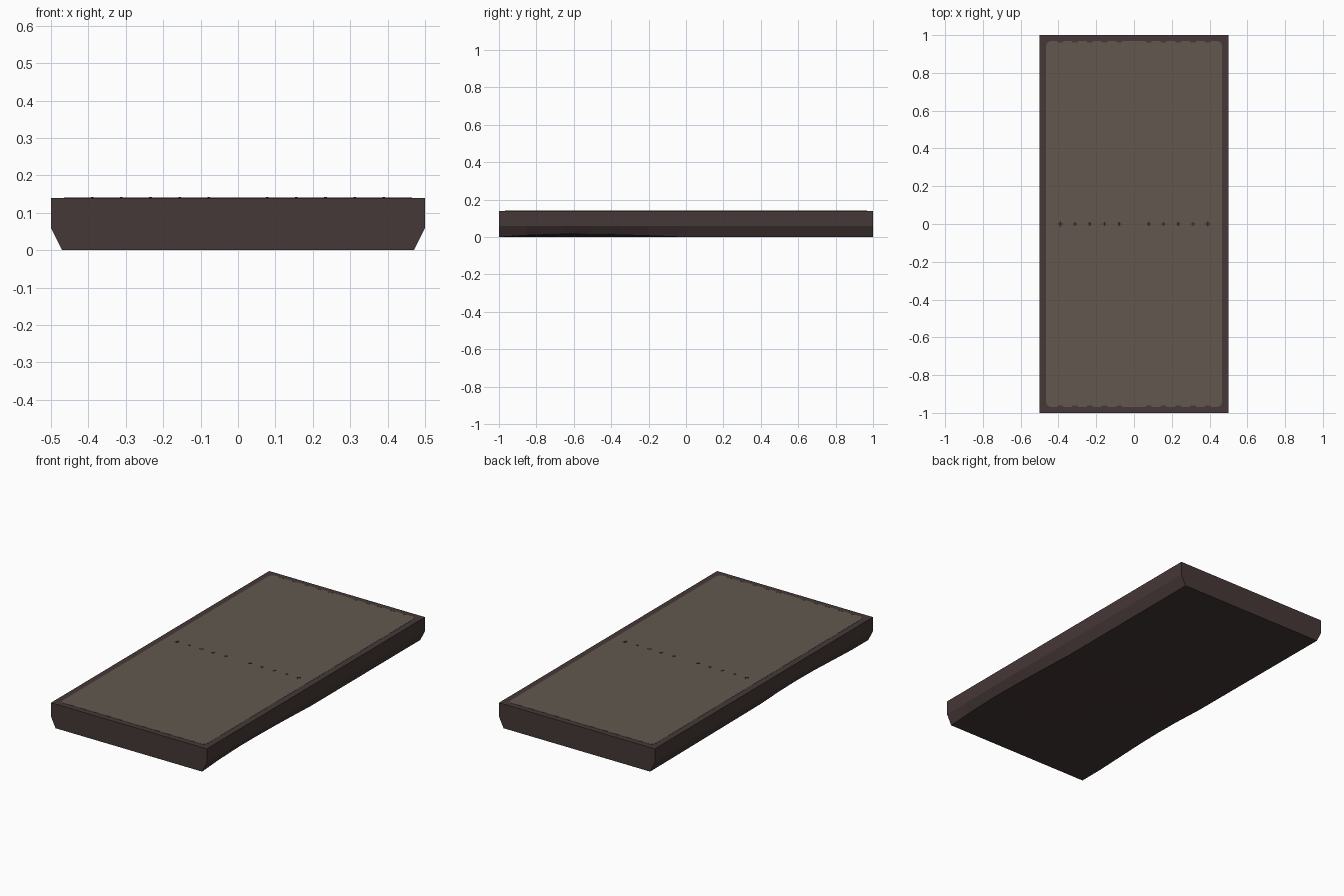
import bpy, bmesh, math

if "Cube" in bpy.data.objects:
    bpy.data.objects.remove(bpy.data.objects["Cube"])


def material(name, r, g, b):
    lin = [((c / 255 + 0.055) / 1.055) ** 2.4 for c in (r, g, b)]
    m = bpy.data.materials.new(name)
    m.diffuse_color = (*lin, 1)
    m.use_nodes = True
    m.node_tree.nodes["Principled BSDF"].inputs["Base Color"].default_value = m.diffuse_color
    return m


frame_mat = material("dark_brown_frame", 69, 56, 55)
panel_mat = material("taupe_panel", 98, 88, 78)
mark_mat = material("dark_marks", 40, 38, 44)


def finish(name, bm, mat):
    bmesh.ops.recalc_face_normals(bm, faces=bm.faces)
    mesh = bpy.data.meshes.new(name)
    bm.to_mesh(mesh)
    bm.free()
    mesh.materials.append(mat)
    obj = bpy.data.objects.new(name, mesh)
    bpy.context.collection.objects.link(obj)
    return obj


def add_box(bm, x, y, z, sx, sy, sz):
    verts = bmesh.ops.create_cube(bm, size=1)["verts"]
    bmesh.ops.scale(bm, vec=(sx, sy, sz), verts=verts)
    bmesh.ops.translate(bm, vec=(x, y, z), verts=verts)


def bump(y, start, peak, end):
    """Shallow worn rise along a lower edge."""
    if not start < y < end:
        return 0.0
    t = (y - start) / (peak - start) if y < peak else (end - y) / (end - peak)
    return 0.016 * math.sin(t * math.pi / 2)


# Slab: lengthwise sections with chamfered lower sides and slightly worn edges
bm = bmesh.new()
rings = []
for y in (-1, -0.85, -0.65, -0.5, -0.35, -0.2, 0, 1):
    section = [(-0.5, 0.14), (0.5, 0.14), (0.5, 0.06),
               (0.47, bump(y, -1, -0.65, 0)), (0, 0),
               (-0.47, bump(y, -0.8, -0.35, 0.1))]
    rings.append([bm.verts.new((x, y, z)) for x, z in section]
                 + [bm.verts.new((-0.5, y, 0.06))])
for a, b in zip(rings, rings[1:]):
    for i in range(len(a)):
        j = (i + 1) % len(a)
        bm.faces.new((a[i], a[j], b[j], b[i]))
bm.faces.new(rings[0])
bm.faces.new(rings[-1])
finish("slab", bm, frame_mat)

# Top panel: thin plate with rounded corners
bm = bmesh.new()
hx, hy, r = 0.465, 0.968, 0.025
outline = []
for k, (sx, sy) in enumerate(((1, 1), (-1, 1), (-1, -1), (1, -1))):
    for s in range(5):
        a = math.pi / 2 * (k + s / 4)
        outline.append(bm.verts.new((sx * (hx - r) + r * math.cos(a),
                                     sy * (hy - r) + r * math.sin(a), 0.139)))
face = bm.faces.new(outline)
top = bmesh.ops.extrude_face_region(bm, geom=[face])["geom"]
bmesh.ops.translate(bm, vec=(0, 0, 0.002),
                    verts=[v for v in top if isinstance(v, bmesh.types.BMVert)])
finish("top_panel", bm, panel_mat)

# Row of tiny cross marks over the middle, and notches at the panel ends
marks, notches = bmesh.new(), bmesh.new()
for i in range(1, 6):
    for side in (-1, 1):
        x = side * 0.078 * i
        size = 0.028 if i == 5 else 0.02
        add_box(marks, x, 0, 0.141, size, 0.007, 0.001)
        add_box(marks, x, 0, 0.141, 0.007, size, 0.0012)
        for end in (-1, 1):
            add_box(notches, x, end * 0.965, 0.141, 0.03, 0.008, 0.001)
finish("centre_marks", marks, mark_mat)
finish("end_notches", notches, frame_mat)
